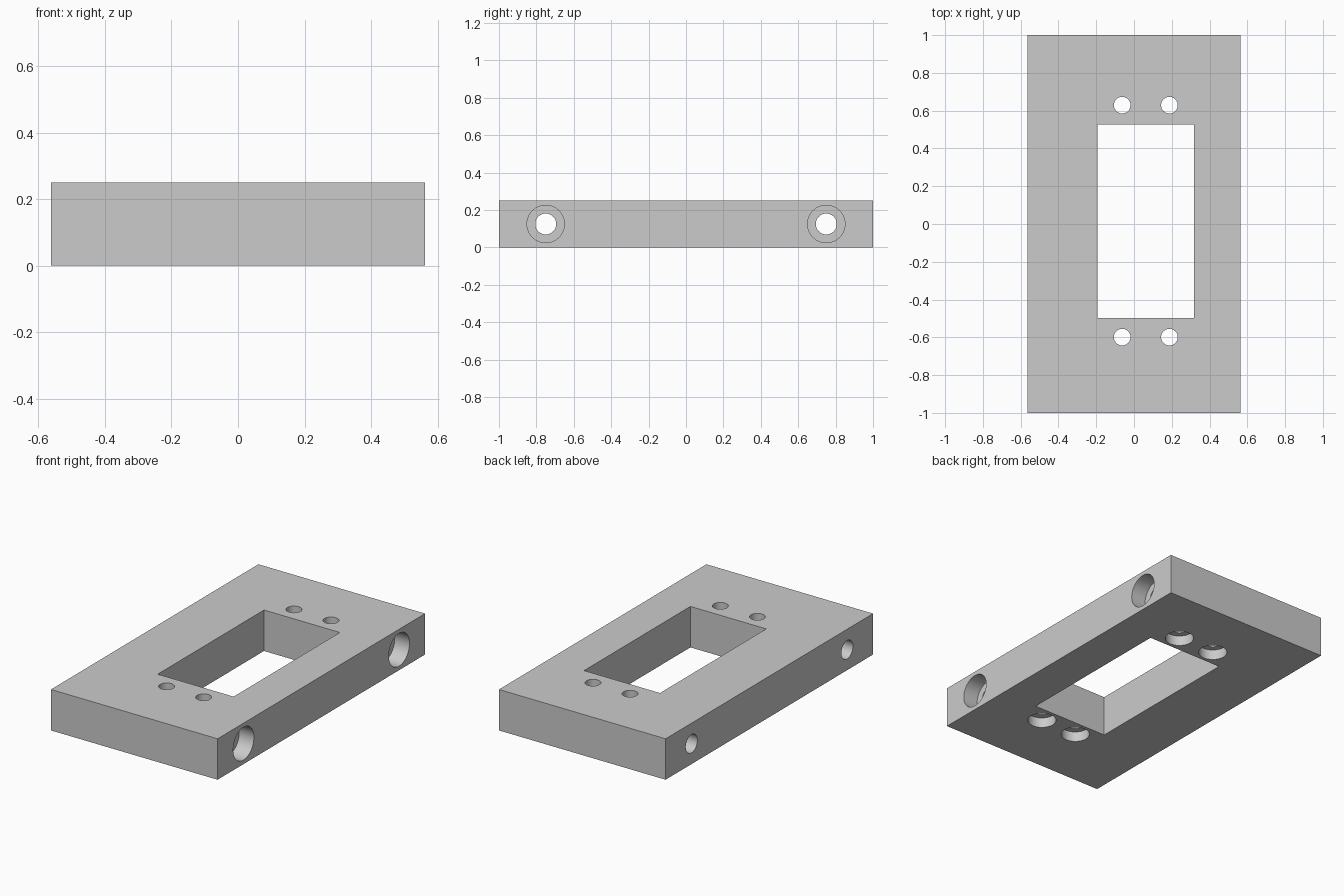
import bpy
from math import pi

default = bpy.data.objects.get("Cube")
if default:
    bpy.data.objects.remove(default, do_unlink=True)

LENGTH, WIDTH, THICK = 2.0, 1.125, 0.25
WIN_X, WIN_Y = 0.0625, 0.015        # window centre

grey = bpy.data.materials.new("plain_grey")
grey.use_nodes = True
colour = (0.6, 0.6, 0.6, 1)
grey.diffuse_color = colour
grey.node_tree.nodes["Principled BSDF"].inputs["Base Color"].default_value = colour


def block(name, centre, size):
    bpy.ops.mesh.primitive_cube_add(size=1, location=centre)
    ob = bpy.context.object
    ob.name = name
    ob.scale = size
    bpy.ops.object.transform_apply(location=False, rotation=False, scale=True)
    ob.data.materials.append(grey)
    return ob


def drill(name, centre, radius, depth, rotation=(0, 0, 0)):
    bpy.ops.mesh.primitive_cylinder_add(vertices=64, radius=radius, depth=depth,
                                        location=centre, rotation=rotation)
    ob = bpy.context.object
    ob.name = name
    ob.data.materials.append(grey)
    return ob


def cut(body, tool):
    tool.hide_render = True
    mod = body.modifiers.new("cut", "BOOLEAN")
    mod.operation = "DIFFERENCE"
    mod.solver = "EXACT"
    mod.object = tool
    bpy.context.view_layer.objects.active = body
    bpy.ops.object.modifier_apply(modifier=mod.name)
    bpy.data.objects.remove(tool, do_unlink=True)


# Plate with its off-centre rectangular window
plate = block("mounting_plate", (0, 0, THICK / 2), (WIDTH, LENGTH, THICK))
cut(plate, block("window_cutter", (WIN_X, WIN_Y, THICK / 2), (0.5125, 1.025, 1)))

# Four vertical screw holes, counterbored from below
SINK = 0.0625
for sx in (-1, 1):
    for sy in (-1, 1):
        x, y = WIN_X + sx * 0.125, WIN_Y + sy * 0.614
        cut(plate, drill("screw_cutter", (x, y, THICK / 2), 0.044, 1))
        cut(plate, drill("screw_sink_cutter", (x, y, SINK - 0.25), 0.081, 0.5))

# Two cross holes through the width, counterbored on the left side
BORE = 0.1
for y in (-0.75, 0.75):
    turn = (0, pi / 2, 0)
    cut(plate, drill("cross_cutter", (0, y, THICK / 2), 0.056, 2, turn))
    cut(plate, drill("cross_bore_cutter", (WIDTH / 2 - BORE + 0.25, y, THICK / 2),
                     0.1, 0.5, turn))

# Smooth bores, crisp edges
bpy.ops.object.select_all(action="DESELECT")
plate.select_set(True)
bpy.context.view_layer.objects.active = plate
bpy.ops.object.shade_smooth_by_angle(angle=pi / 6)
